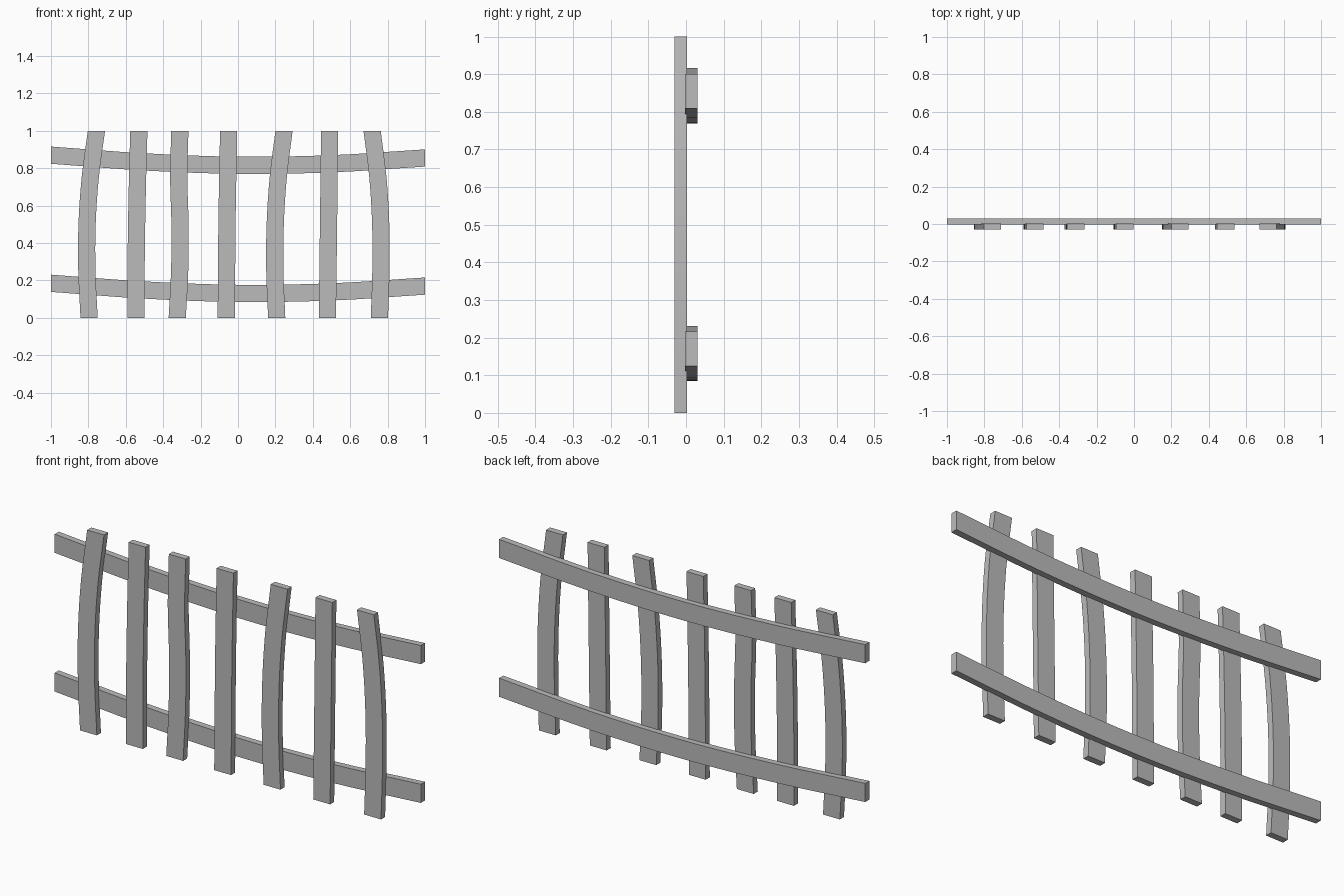
import bpy
import bmesh
from mathutils import Vector

cube = bpy.data.objects.get("Cube")
if cube:
    bpy.data.objects.remove(cube, do_unlink=True)

# Single weathered grey for all the wood
grey = bpy.data.materials.new("plain_grey")
grey.use_nodes = True
COLOUR = (0.5, 0.5, 0.5, 1)
grey.diffuse_color = COLOUR
grey.node_tree.nodes["Principled BSDF"].inputs["Base Color"].default_value = COLOUR


def smooth_path(points, steps=4):
    """Catmull-Rom samples through (x, z) points."""
    p = [Vector(q) for q in points]
    p = [2 * p[0] - p[1]] + p + [2 * p[-1] - p[-2]]
    path = []
    for a, b, c, d in zip(p, p[1:], p[2:], p[3:]):
        for i in range(steps):
            t = i / steps
            path.append(b + (c - a) * t / 2 + (a - 2.5 * b + 2 * c - d / 2) * t ** 2
                        + (1.5 * (b - c) + (d - a) / 2) * t ** 3)
    return path + [p[-2]]


def board(name, points, offset, y_front, y_back):
    """Sweep a rectangle along a path, keeping the cut ends square to the axes."""
    bm = bmesh.new()
    off = Vector(offset)
    rings = []
    for c in smooth_path(points):
        lo, hi = c - off, c + off
        rings.append([bm.verts.new((q.x, y, q.y)) for q, y in
                      ((lo, y_front), (hi, y_front), (hi, y_back), (lo, y_back))])
    for r, s in zip(rings, rings[1:]):
        for i in range(4):
            j = (i + 1) % 4
            bm.faces.new((r[i], r[j], s[j], s[i]))
    bm.faces.new(rings[0])
    bm.faces.new(rings[-1])
    bmesh.ops.recalc_face_normals(bm, faces=bm.faces)
    mesh = bpy.data.meshes.new(name)
    bm.to_mesh(mesh)
    bm.free()
    mesh.materials.append(grey)
    obj = bpy.data.objects.new(name, mesh)
    bpy.context.collection.objects.link(obj)
    bpy.ops.object.select_all(action="DESELECT")
    obj.select_set(True)
    bpy.context.view_layer.objects.active = obj
    bpy.ops.object.shade_smooth_by_angle()


# Upright pickets: centre x at evenly spaced heights from bottom to top
pickets = [
    (-0.796, -0.808, -0.807, -0.790, -0.757),
    (-0.545, -0.545, -0.542, -0.537, -0.530),
    (-0.325, -0.312, -0.310, -0.317, -0.311),
    (-0.063, -0.061, -0.059, -0.055, -0.050),
    (0.207, 0.197, 0.199, 0.215, 0.246),
    (0.478, 0.481, 0.484, 0.487, 0.490),
    (0.756, 0.764, 0.763, 0.748, 0.717),
]
for n, xs in enumerate(pickets, 1):
    board(f"picket_{n}", [(x, i / 4) for i, x in enumerate(xs)],
          (0.046, 0), -0.03, 0.002)

# Two sagging rails behind the pickets
sag = [(-1, 0.87), (-0.5, 0.834), (0, 0.816), (0.5, 0.824), (1, 0.855)]
for name, drop in (("upper_rail", 0), ("lower_rail", 0.685)):
    board(name, [(x, z - drop) for x, z in sag], (0, 0.046), -0.002, 0.03)
